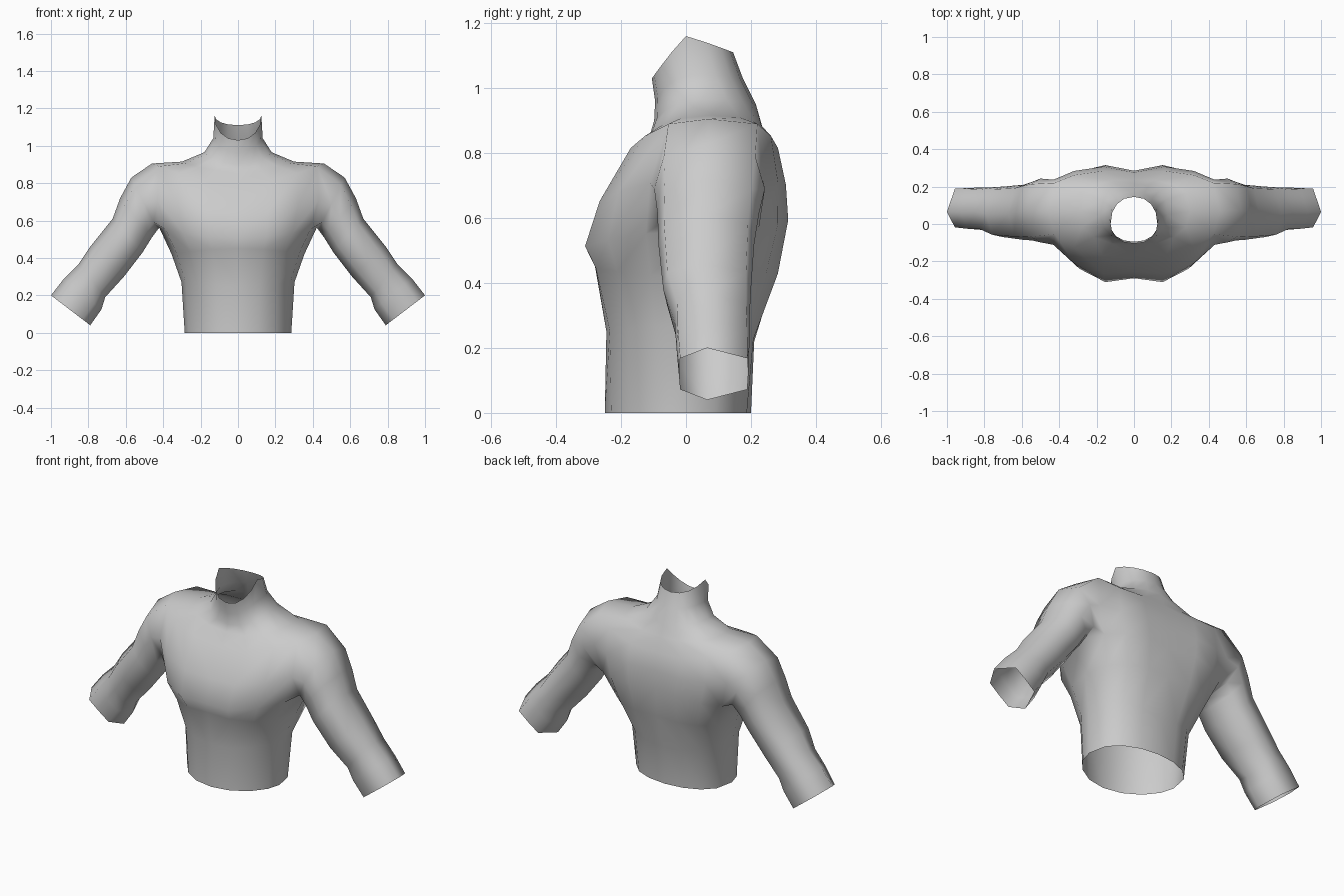
import bpy, bmesh, math

skin = bpy.data.materials.new("plain grey")
skin.diffuse_color = (0.6, 0.6, 0.6, 1)

# Torso rows: z front, z side, z back, half width, y side, y front, y back,
# centre groove, then roundness across, of front and of back
ROWS = [
    (0.00, 0.00, 0.00, 0.285, -0.02, -0.25, 0.20, 0.0, 1.0, 1.15, 0.75),
    (0.25, 0.27, 0.22, 0.302, -0.01, -0.255, 0.22, 0.01, 1.0, 1.1, 0.7),
    (0.45, 0.42, 0.43, 0.355, 0.03, -0.30, 0.295, 0.02, 1.0, 0.9, 0.6),
    (0.505, 0.56, 0.60, 0.420, 0.06, -0.335, 0.325, 0.045, 1.05, 0.8, 0.5),
    (0.64, 0.72, 0.70, 0.470, 0.07, -0.285, 0.315, 0.03, 1.1, 0.7, 0.4),
    (0.80, 0.905, 0.80, 0.460, 0.07, -0.185, 0.29, 0.015, 1.05, 0.75, 0.4),
    (0.86, 0.915, 0.88, 0.300, 0.07, -0.115, 0.24, 0.005, 0.95, 0.8, 0.6),
    (0.90, 0.965, 0.95, 0.180, 0.05, -0.098, 0.215, 0.0, 0.9, 0.8, 0.8),
    (0.96, 1.04, 1.03, 0.132, 0.03, -0.095, 0.175, 0.0, 0.9, 0.8, 0.9),
    (1.03, 1.16, 1.11, 0.125, 0.00, -0.105, 0.145, 0.0, 0.9, 0.9, 0.9),
]
# Arm rings: upper x, upper z, lower x, lower z, y front, y back
ARM = [
    (0.57, 0.83, 0.43, 0.55, -0.098, 0.243),
    (0.63, 0.72, 0.46, 0.51, -0.088, 0.225),
    (0.67, 0.61, 0.51, 0.43, -0.085, 0.21),
    (0.79, 0.46, 0.61, 0.30, -0.07, 0.20),
    (0.85, 0.37, 0.71, 0.19, -0.035, 0.195),
    (0.93, 0.29, 0.73, 0.125, -0.03, 0.195),
    (1.00, 0.20, 0.79, 0.04, -0.02, 0.192),
]
COLS = 8          # half-circle divisions, front centre to back centre
BOT, TOP = 3, 5   # torso rows bounding the arm opening


def spow(v, e):
    return math.copysign(abs(v) ** e, v) if abs(v) > 1e-6 else 0.0


bm = bmesh.new()

# Torso grid, right half
grid = []
for zf, zs, zb, w, ys, yf, yb, g, ex, ef, eb in ROWS:
    row = []
    z_curve = 1 if zs > 1.1 else 2       # straight cut at the neck rim
    for k in range(COLS + 1):
        a = math.pi * k / COLS
        c = math.cos(a)
        y_end, z_end, ey = (yf, zf, ef) if c > 0 else (yb, zb, eb)
        y = ys + (y_end - ys) * abs(spow(c, ey))
        if k == 0:
            y += g
        elif k == COLS:
            y -= g
        z = zs + (z_end - zs) * abs(c) ** z_curve
        row.append(bm.verts.new((w * spow(math.sin(a), ex), y, z)))
    grid.append(row)

for r in range(len(ROWS) - 1):
    for k in range(COLS):
        if BOT <= r < TOP and k in (3, 4):
            continue                     # arm opening
        bm.faces.new((grid[r][k], grid[r][k + 1], grid[r + 1][k + 1], grid[r + 1][k]))

# Arm, starting at the opening: top, front, bottom, back; six-sided towards the wrist
ring = [grid[r][k] for r, k in
        ((TOP, 4), (TOP, 3), (4, 3), (BOT, 3), (BOT, 4), (BOT, 5), (4, 5), (TOP, 5))]
for n, (tx, tz, bx, bz, yf, yb) in enumerate(ARM):
    new = []
    for i in range(8):
        a = math.tau * i / 8
        c, s = spow(math.cos(a), 1.0 + 0.08 * n), spow(math.sin(a), 0.55 - 0.08 * n)
        shift = -0.0035 * n * (1 - abs(s))
        new.append(bm.verts.new(((tx + bx) / 2 + (tx - bx) / 2 * c,
                                 (yf + yb) / 2 - (yb - yf) / 2 * s + shift,
                                 (tz + bz) / 2 + (tz - bz) / 2 * c)))
    for i in range(8):
        j = (i + 1) % 8
        bm.faces.new((ring[i], ring[j], new[j], new[i]))
    ring = new

bm.verts.remove(grid[4][4])              # unused point inside the opening
for f in bm.faces:
    f.smooth = True

me = bpy.data.meshes.new("upper_body")
bm.to_mesh(me)
bm.free()
me.materials.append(skin)
body = bpy.data.objects.new("upper_body", me)
bpy.context.collection.objects.link(body)

# Left half
mirror = body.modifiers.new("mirror", 'MIRROR')
mirror.use_clip = True
mirror.merge_threshold = 0.001
